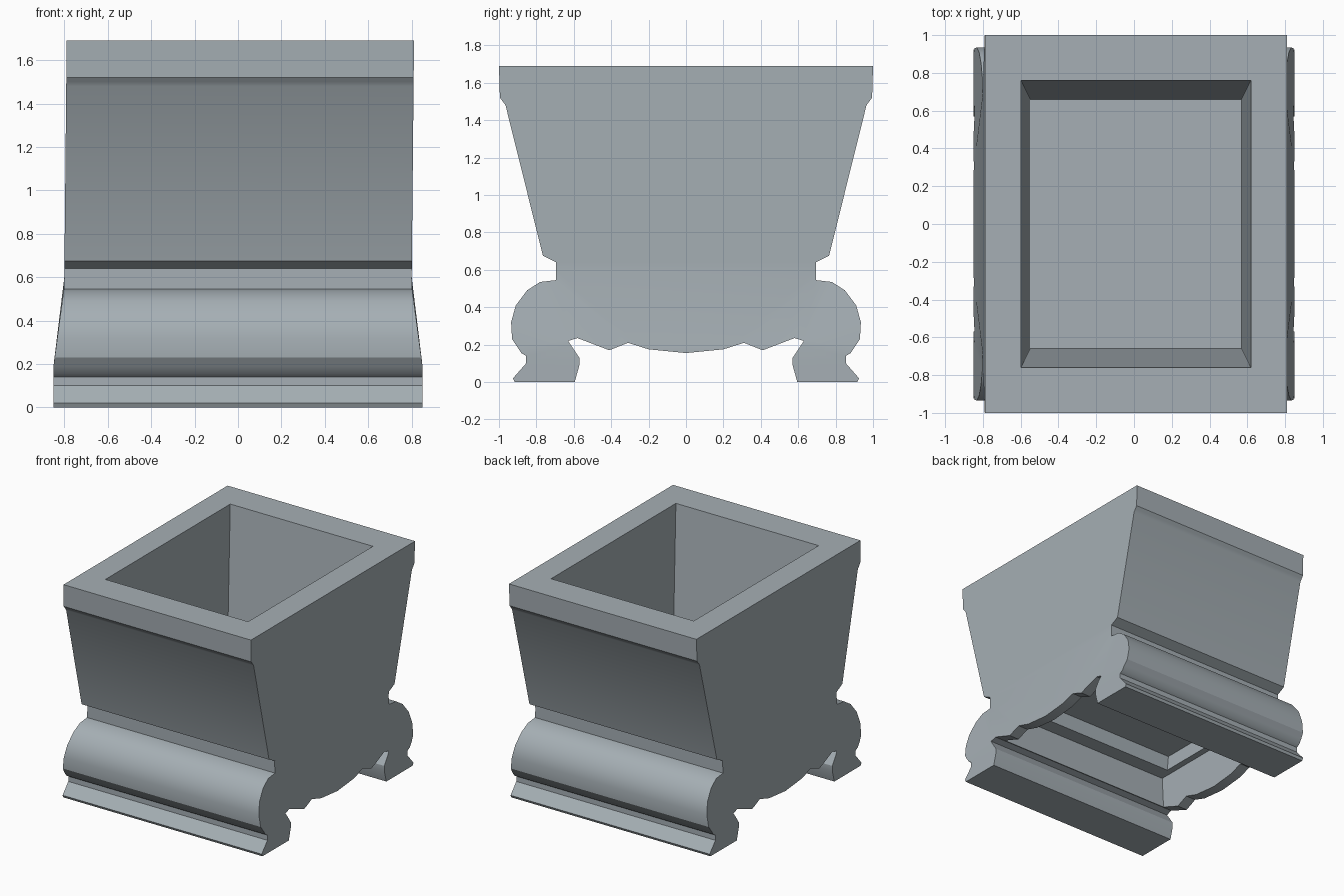
import bpy, bmesh, math

cube = bpy.data.objects.get("Cube")
if cube:
    bpy.data.objects.remove(cube, do_unlink=True)

stone = bpy.data.materials.new("grey_stone")
stone.use_nodes = True
colour = (0.38, 0.43, 0.46, 1)
stone.diffuse_color = colour
stone.node_tree.nodes["Principled BSDF"].inputs["Base Color"].default_value = colour


def make_object(name, bm):
    bmesh.ops.recalc_face_normals(bm, faces=bm.faces)
    mesh = bpy.data.meshes.new(name)
    bm.to_mesh(mesh)
    bm.free()
    mesh.materials.append(stone)
    obj = bpy.data.objects.new(name, mesh)
    bpy.context.collection.objects.link(obj)
    return obj


def frustum(name, low, high, shift=0):
    """Box tapering between two (half x, half y, z) rectangles."""
    bm = bmesh.new()
    bmesh.ops.create_cube(bm, size=2)
    for v in bm.verts:
        hx, hy, z = high if v.co.z > 0 else low
        v.co = (v.co.x * hx + shift, v.co.y * hy, z)
    return make_object(name, bm)


# Half profile (y, z): scalloped apron, foot, rounded moulding, neck, flared wall, rim
half = [(0.2, 0.175), (0.31, 0.21), (0.41, 0.17), (0.58, 0.235), (0.63, 0.22),
        (0.57, 0.13), (0.57, 0.09), (0.595, 0),
        (0.915, 0), (0.925, 0.02), (0.855, 0.1), (0.855, 0.14), (0.88, 0.155),
        (0.93, 0.23), (0.935, 0.32), (0.91, 0.41), (0.85, 0.49), (0.78, 0.535),
        (0.695, 0.545), (0.695, 0.64), (0.765, 0.675),
        (0.965, 1.48), (0.995, 1.52), (1.0, 1.69)]
profile = [(0, 0.155)] + half + [(-y, z) for y, z in reversed(half)]

# Planter body: profile run along x, with the sides spreading out below the neck
bm = bmesh.new()
face = bm.faces.new([bm.verts.new((-0.8, y, z)) for y, z in profile])
run = bmesh.ops.extrude_face_region(bm, geom=[face])
for v in run["geom"]:
    if isinstance(v, bmesh.types.BMVert):
        v.co.x = 0.8
for level in (0.6, 0.19, 1.5):
    bmesh.ops.bisect_plane(bm, geom=bm.verts[:] + bm.edges[:] + bm.faces[:],
                           plane_co=(0, 0, level), plane_no=(0, 0, 1))
for v in bm.verts:
    spread = 0.05 * min(1, max(0, (0.56 - v.co.z) / 0.37))
    v.co.x += math.copysign(spread, v.co.x)
    v.co.x += 0.01 * max(0, v.co.z - 0.6)
bmesh.ops.triangulate(bm, faces=[f for f in bm.faces if len(f.verts) > 4])
body = make_object("planter_body", bm)

# Planting well above, stepped recess between the feet below
cutters = [
    frustum("well_cutter", (0.56, 0.66, 0.68), (0.612, 0.767, 1.75), 0.01),
    frustum("recess_cutter", (0.77, 0.57, 0.09), (0.75, 0.57, 0.47)),
    frustum("recess_step_cutter", (0.7, 0.46, 0.4), (0.7, 0.44, 0.58)),
]
for cutter in cutters:
    cutter.hide_render = True
    cutter.hide_viewport = True
    cut = body.modifiers.new(cutter.name, "BOOLEAN")
    cut.operation = "DIFFERENCE"
    cut.solver = "EXACT"
    cut.object = cutter

# Apply the cuts and drop the helpers
bpy.context.view_layer.update()
graph = bpy.context.evaluated_depsgraph_get()
carved = bpy.data.meshes.new_from_object(body.evaluated_get(graph))
body.modifiers.clear()
body.data = carved
for cutter in cutters:
    bpy.data.objects.remove(cutter, do_unlink=True)

# Smooth the moulding while keeping edges crisp
for obj in bpy.context.selected_objects:
    obj.select_set(False)
body.select_set(True)
bpy.context.view_layer.objects.active = body
bpy.ops.object.shade_smooth_by_angle(angle=math.radians(28))
